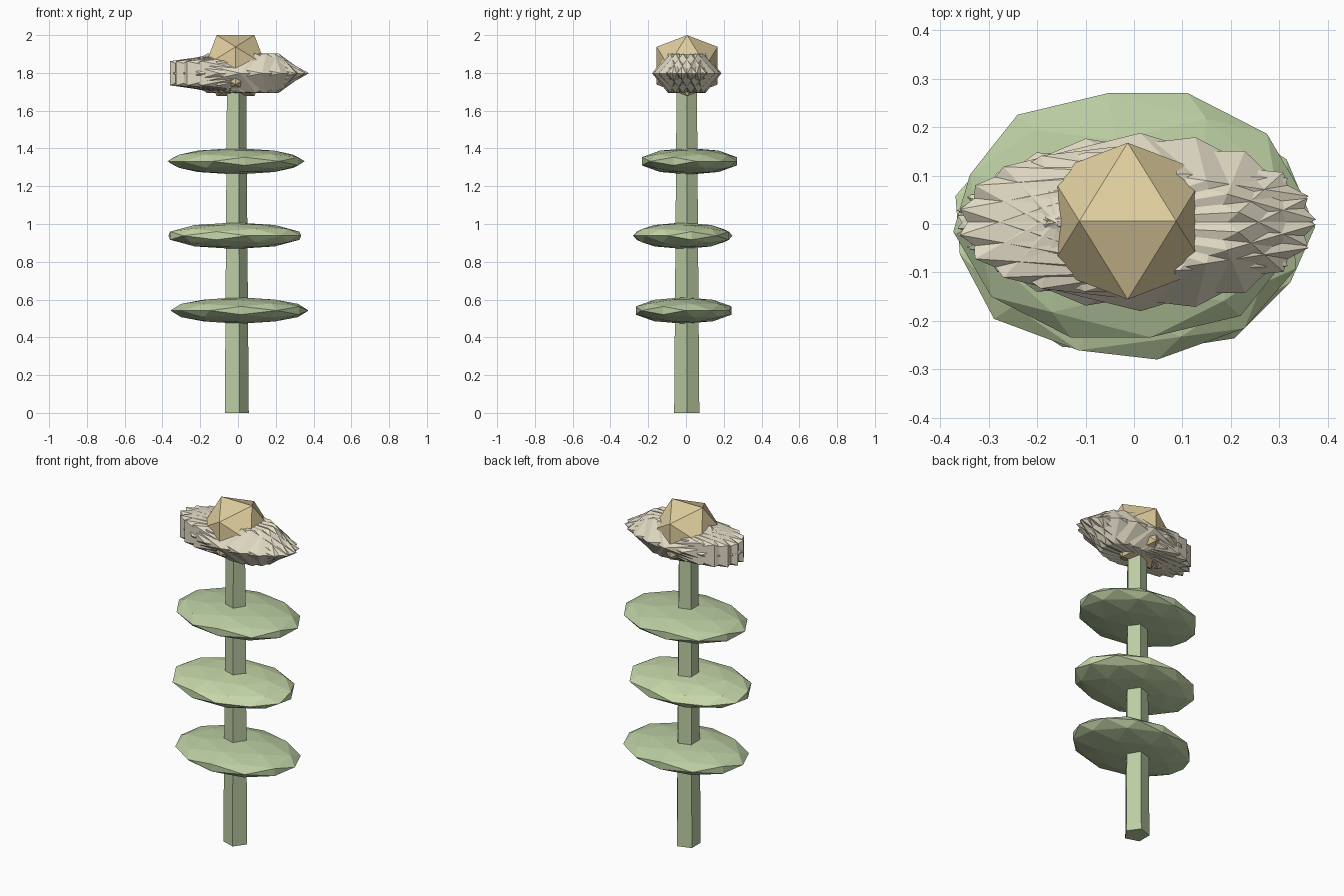
import bpy, bmesh, math
from mathutils import Matrix, Vector

if "Cube" in bpy.data.objects:
    bpy.data.objects.remove(bpy.data.objects["Cube"])

CX, CY = -0.013, 0.004  # stem axis
PHI = (1 + math.sqrt(5)) / 2


def material(name, rgb):
    m = bpy.data.materials.new(name)
    m.diffuse_color = (*rgb, 1)
    m.use_nodes = True
    m.node_tree.nodes["Principled BSDF"].inputs["Base Color"].default_value = m.diffuse_color
    return m


def add_icosahedron(bm, matrix, detail=0):
    """Icosahedron with an edge on top along x; detail 1 splits each face in four."""
    part = bmesh.new()
    for a in (-1, 1):
        for b in (-PHI, PHI):
            for co in ((a, 0, b), (0, b, a), (b, a, 0)):
                part.verts.new(Vector(co).normalized())
    bmesh.ops.convex_hull(part, input=part.verts[:])
    if detail:
        bmesh.ops.subdivide_edges(part, edges=part.edges[:], cuts=1, use_grid_fill=True)
        for v in part.verts:
            v.co.normalize()
    bmesh.ops.recalc_face_normals(part, faces=part.faces[:])
    bmesh.ops.transform(part, matrix=matrix, verts=part.verts[:])
    new = {v: bm.verts.new(v.co) for v in part.verts}
    for f in part.faces:
        bm.faces.new([new[v] for v in f.verts])
    part.free()


def finish(name, bm, mat):
    me = bpy.data.meshes.new(name)
    bm.to_mesh(me)
    bm.free()
    me.materials.append(mat)
    ob = bpy.data.objects.new(name, me)
    bpy.context.collection.objects.link(ob)
    return ob


def placed(loc, size, yaw):
    # turn first, then stretch along the world axes
    return (Matrix.Translation(loc) @ Matrix.Diagonal((*size, 1))
            @ Matrix.Rotation(math.radians(yaw), 4, 'Z'))


stem_green = material("stem_green", (0.50, 0.61, 0.37))
leaf_green = material("leaf_green", (0.49, 0.61, 0.36))
light_green = material("light_leaf_green", (0.57, 0.69, 0.40))
cream = material("petal_cream", (0.76, 0.71, 0.56))
gold = material("centre_gold", (0.74, 0.61, 0.34))

# Five-sided tapering stem
bm = bmesh.new()
bmesh.ops.create_cone(bm, cap_ends=True, segments=5, radius1=0.07, radius2=0.056, depth=1.8,
                      matrix=Matrix.Translation((CX, CY, 0.9)) @ Matrix.Rotation(-math.pi / 2, 4, 'Z'))
finish("stem", bm, stem_green)

# Three flat leaf discs
for name, loc, yaw, mat in (("lower_leaf", (0.008, -0.012, 0.542), 33, leaf_green),
                            ("middle_leaf", (-0.017, -0.017, 0.938), -48, light_green),
                            ("upper_leaf", (-0.01, 0.018, 1.332), 39, leaf_green)):
    bm = bmesh.new()
    add_icosahedron(bm, placed(loc, (0.366, 0.267, 0.07), yaw), detail=1)
    finish(name, bm, mat)

# Ring of overlapping stretched petals forming a spiky ruff
bm = bmesh.new()
COUNT = 12
for i in range(COUNT):
    ang = 360 * (i + 0.5) / COUNT
    t = math.radians(ang)
    loc = (CX + 0.04 * math.cos(t), CY + 0.04 * math.sin(t), 1.798)
    add_icosahedron(bm, placed(loc, (0.365, 0.146, 0.122), ang / 2))
finish("petals", bm, cream)

# Faceted flower centre
bm = bmesh.new()
add_icosahedron(bm, placed((CX, 0.006, 1.838), (0.19, 0.19, 0.19), 0))
finish("flower_centre", bm, gold)
